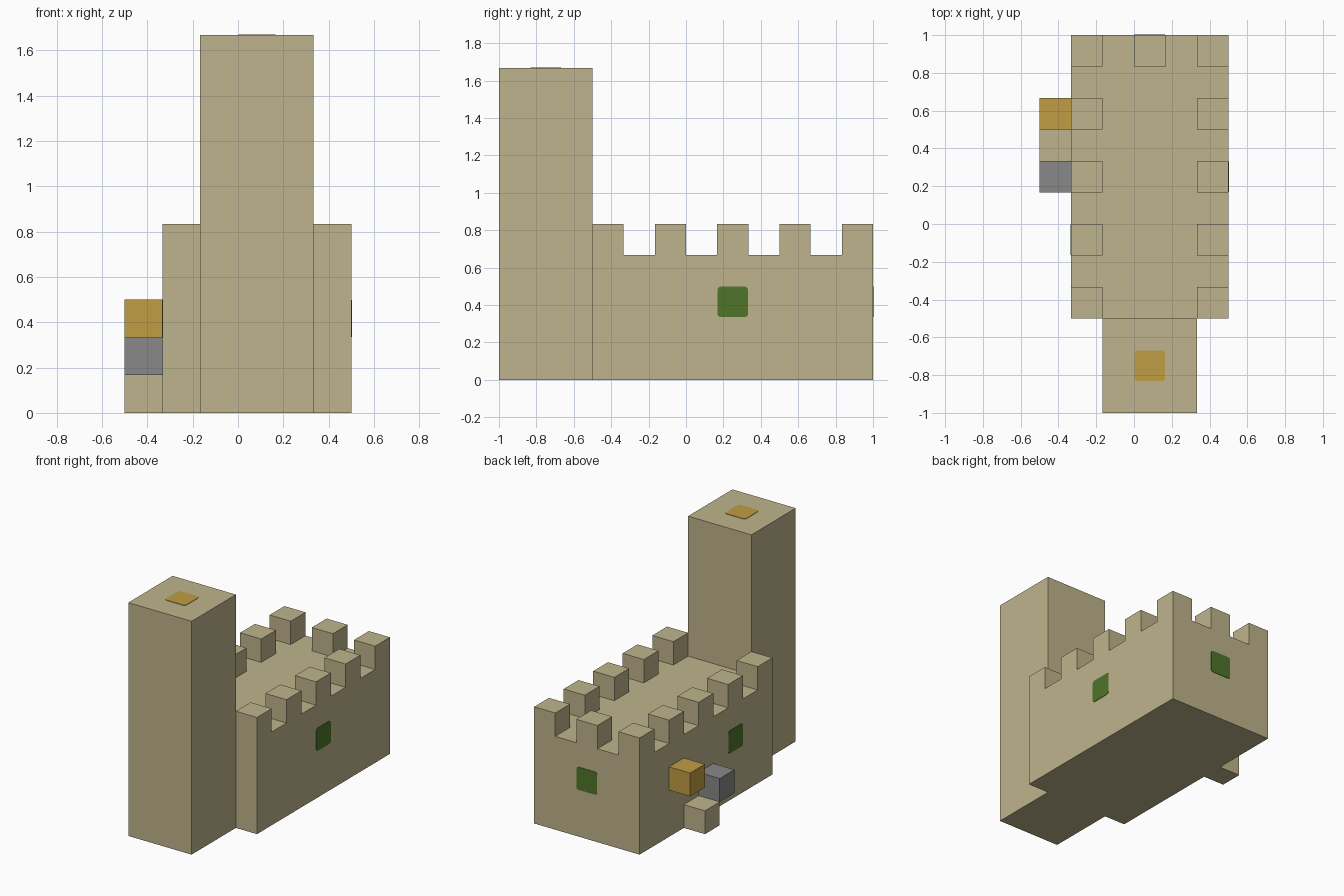
import bpy
import bmesh
from mathutils import Vector

U = 1 / 6  # one building block

old = bpy.data.objects.get("Cube")
if old:
    bpy.data.objects.remove(old, do_unlink=True)


def material(name, rgb):
    lin = [((c / 255 + 0.055) / 1.055) ** 2.4 for c in rgb] + [1]
    mat = bpy.data.materials.new(name)
    mat.use_nodes = True
    mat.diffuse_color = lin
    bsdf = next(n for n in mat.node_tree.nodes if n.type == 'BSDF_PRINCIPLED')
    bsdf.inputs["Base Color"].default_value = lin
    bsdf.inputs["Roughness"].default_value = 0.9
    return mat


sand = material("sand", (190, 180, 140))
gold = material("gold", (192, 157, 68))
grey = material("grey", (136, 136, 137))
green = material("green", (80, 117, 42))


def finish(name, bm, mat):
    bmesh.ops.recalc_face_normals(bm, faces=bm.faces)
    mesh = bpy.data.meshes.new(name)
    bm.to_mesh(mesh)
    bm.free()
    mesh.materials.append(mat)
    obj = bpy.data.objects.new(name, mesh)
    bpy.context.collection.objects.link(obj)
    return obj


def box(name, low, high, mat):
    """Box between two corners given in blocks."""
    low, high = Vector(low) * U, Vector(high) * U
    bm = bmesh.new()
    bmesh.ops.create_cube(bm, size=1)
    bmesh.ops.scale(bm, vec=high - low, verts=bm.verts)
    bmesh.ops.translate(bm, vec=(low + high) / 2, verts=bm.verts)
    return finish(name, bm, mat)


def plate(name, centre, axis, mat):
    """Thin round-cornered tile lying on a wall that faces the given axis."""
    size = Vector((0.163, 0.163, 0.163))
    size[axis] = 0.006
    bm = bmesh.new()
    bmesh.ops.create_cube(bm, size=1)
    bmesh.ops.scale(bm, vec=size, verts=bm.verts)
    corners = [e for e in bm.edges
               if abs(e.verts[0].co[axis] - e.verts[1].co[axis]) > 0.001]
    bmesh.ops.bevel(bm, geom=corners, offset=0.016, segments=2, profile=0.5,
                    affect='EDGES')
    bmesh.ops.translate(bm, vec=Vector(centre) * U, verts=bm.verts)
    return finish(name, bm, mat)


def extrude_up(bm, faces, height):
    new = bmesh.ops.extrude_face_region(bm, geom=faces)["geom"]
    bmesh.ops.translate(bm, vec=(0, 0, height * U),
                        verts=[g for g in new if isinstance(g, bmesh.types.BMVert)])
    return [g for g in new if isinstance(g, bmesh.types.BMFace)]


# Keep: a block grid raised to the roof, with every other rim block raised again
COLS, ROWS = 5, 9
bm = bmesh.new()
pts = [[bm.verts.new(((i - 2) * U, (j - 3) * U, 0)) for j in range(ROWS + 1)]
       for i in range(COLS + 1)]
floor = [bm.faces.new((pts[i][j], pts[i + 1][j], pts[i + 1][j + 1], pts[i][j + 1]))
         for i in range(COLS) for j in range(ROWS)]
roof = extrude_up(bm, floor, 4)
for face in roof:
    c = face.calc_center_median() / U
    i, j = round(c.x + 1.5), round(c.y + 2.5)
    side = i in (0, COLS - 1) and j % 2 == 0
    back = j == ROWS - 1 and i % 2 == 0
    if side or back:
        extrude_up(bm, [face], 1)
        bm.faces.remove(face)
# Remove the roof cells' leftover duplicates and merge flat regions
bmesh.ops.dissolve_limit(bm, angle_limit=0.01, verts=bm.verts, edges=bm.edges)
finish("keep", bm, sand)

# Tower with a tile on its roof
box("tower", (-1, -6, 0), (2, -3, 10), sand)
plate("tower_roof_tile", (0.5, -4.5, 10), 2, gold)

# Windows
plate("left_window", (3, 1.5, 2.5), 0, green)
plate("right_window", (-2, -0.5, 2.5), 0, green)
plate("back_window", (0.5, 6, 2.5), 1, green)

# Blocks on the right wall
box("low_block", (-3, 2, 0), (-2, 3, 1), sand)
box("middle_block", (-3, 1, 1), (-2, 2, 2), grey)
box("high_block", (-3, 3, 2), (-2, 4, 3), gold)
